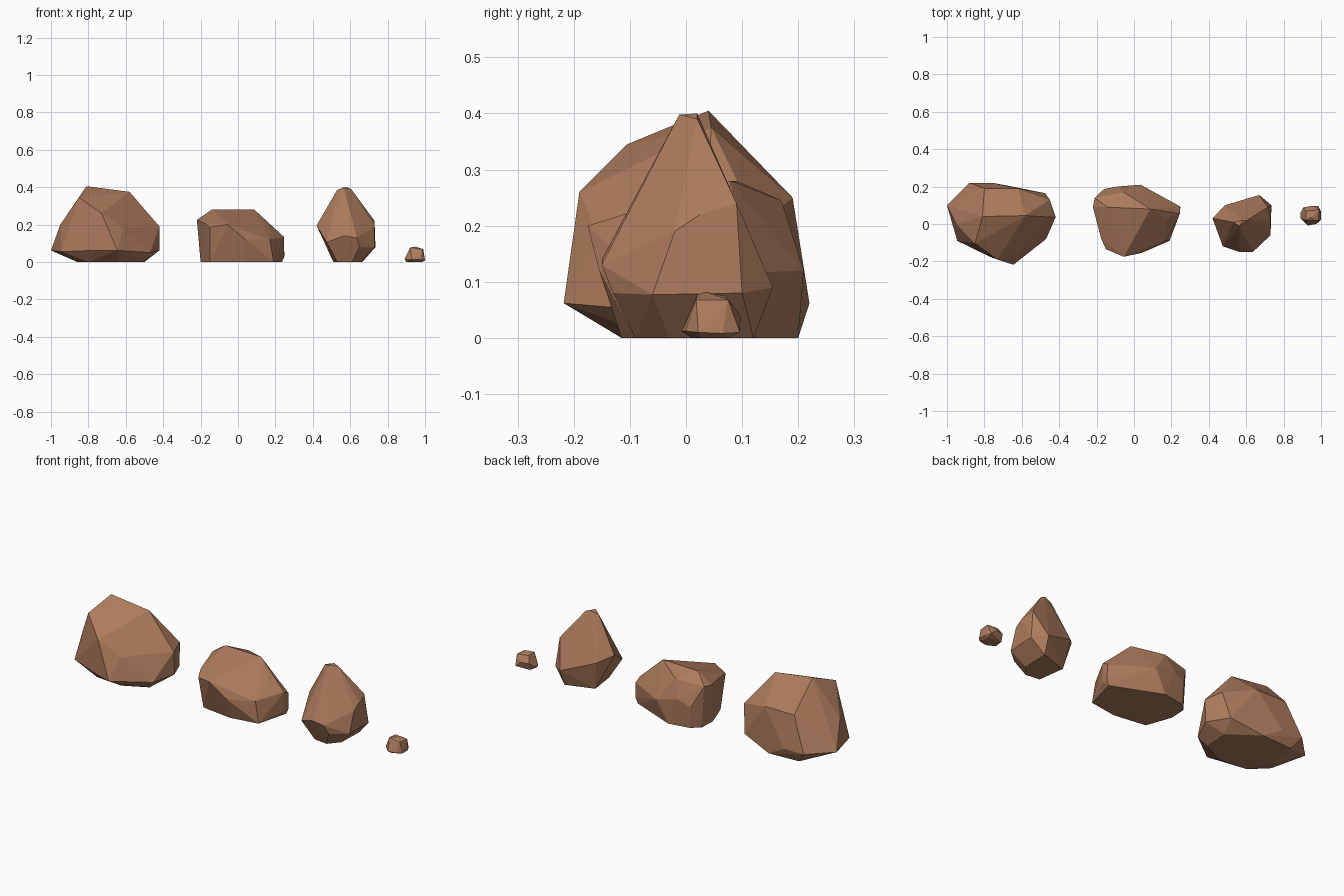
import bpy, bmesh, math

# shared brown stone
stone = bpy.data.materials.new("brown_stone")
stone.diffuse_color = (0.42, 0.2, 0.11, 1)


def rock(name, corners):
    """Faceted boulder: the hull around a few corner points, with near-flat facets merged."""
    bm = bmesh.new()
    for c in corners:
        bm.verts.new(c)
    bmesh.ops.convex_hull(bm, input=bm.verts[:])
    bmesh.ops.delete(bm, geom=[v for v in bm.verts if not v.link_faces], context='VERTS')
    bmesh.ops.dissolve_limit(bm, angle_limit=math.radians(3),
                             verts=bm.verts[:], edges=bm.edges[:])
    bmesh.ops.recalc_face_normals(bm, faces=bm.faces[:])
    mesh = bpy.data.meshes.new(name)
    bm.to_mesh(mesh)
    bm.free()
    mesh.materials.append(stone)
    obj = bpy.data.objects.new(name, mesh)
    bpy.context.collection.objects.link(obj)


# large boulder: crown, shoulders, skirt, base
rock("large_boulder", [
    (-.81, .04, .405), (-.58, .045, .375), (-.85, -.105, .345),
    (-.73, -.19, .26), (-.51, .06, .28), (-.62, .19, .25), (-.80, .19, .25),
    (-.95, .0, .2), (-.615, -.155, .18), (-.42, .035, .19), (-.45, .13, .2),
    (-1, .1, .062), (-.945, -.09, .055), (-.77, -.175, .062), (-.645, -.218, .062),
    (-.47, -.08, .05), (-.42, .04, .062), (-.475, .165, .05),
    (-.755, .22, .062), (-.88, .22, .062),
    (-.86, .0, 0), (-.8, -.1, 0), (-.64, -.115, 0), (-.51, -.05, 0),
    (-.5, .09, 0), (-.65, .2, 0), (-.83, .19, 0)])

# flat boulder: sloping slab top, steep sides
rock("flat_boulder", [
    (-.14, .09, .28), (.087, .08, .28), (-.055, .17, .245),
    (-.21, .14, .23), (-.22, .09, .225), (-.175, -.08, .205), (-.15, -.135, .185),
    (-.055, -.175, .2), (.04, -.155, .12), (.17, -.09, .12), (.17, .03, .19),
    (.245, .055, .135), (.245, .095, .115), (.248, .09, .03), (.245, .055, .03),
    (.035, .21, .12), (-.09, .2, .15), (-.16, .187, .12),
    (.19, -.09, 0), (.03, -.115, 0), (-.15, -.09, 0), (-.2, .05, 0),
    (-.195, .14, 0), (-.15, .18, 0), (-.03, .2, 0), (.235, .09, 0)])

# pointed boulder: narrow peak, wide waist, small foot
rock("pointed_boulder", [
    (.53, .01, .385), (.565, -.012, .398), (.58, .02, .4), (.605, .02, .39),
    (.655, .045, .3), (.73, .025, .22), (.73, -.02, .19), (.715, .09, .24),
    (.42, .03, .195), (.445, -.02, .18), (.485, .1, .16),
    (.565, -.15, .14), (.635, -.15, .13), (.475, -.12, .105), (.65, -.13, .08),
    (.73, -.06, .077), (.735, .1, .08), (.67, .155, .09),
    (.53, -.08, 0), (.61, -.09, 0), (.66, -.03, 0), (.665, .12, 0), (.51, .07, 0)])

# pebble
rock("pebble", [
    (.92, .02, .077), (.95, .035, .082), (.92, .07, .075), (.985, .018, .068),
    (.99, .075, .068), (.95, .097, .04), (.905, .088, .04),
    (.89, .06, .015), (.89, .03, .015), (.93, -.008, .012), (.975, 0, .012),
    (1, .022, .01), (1, .065, .008), (.985, .096, .01),
    (.9, .03, 0), (.94, .01, 0), (.985, .03, 0), (.985, .075, 0), (.91, .075, 0)])
